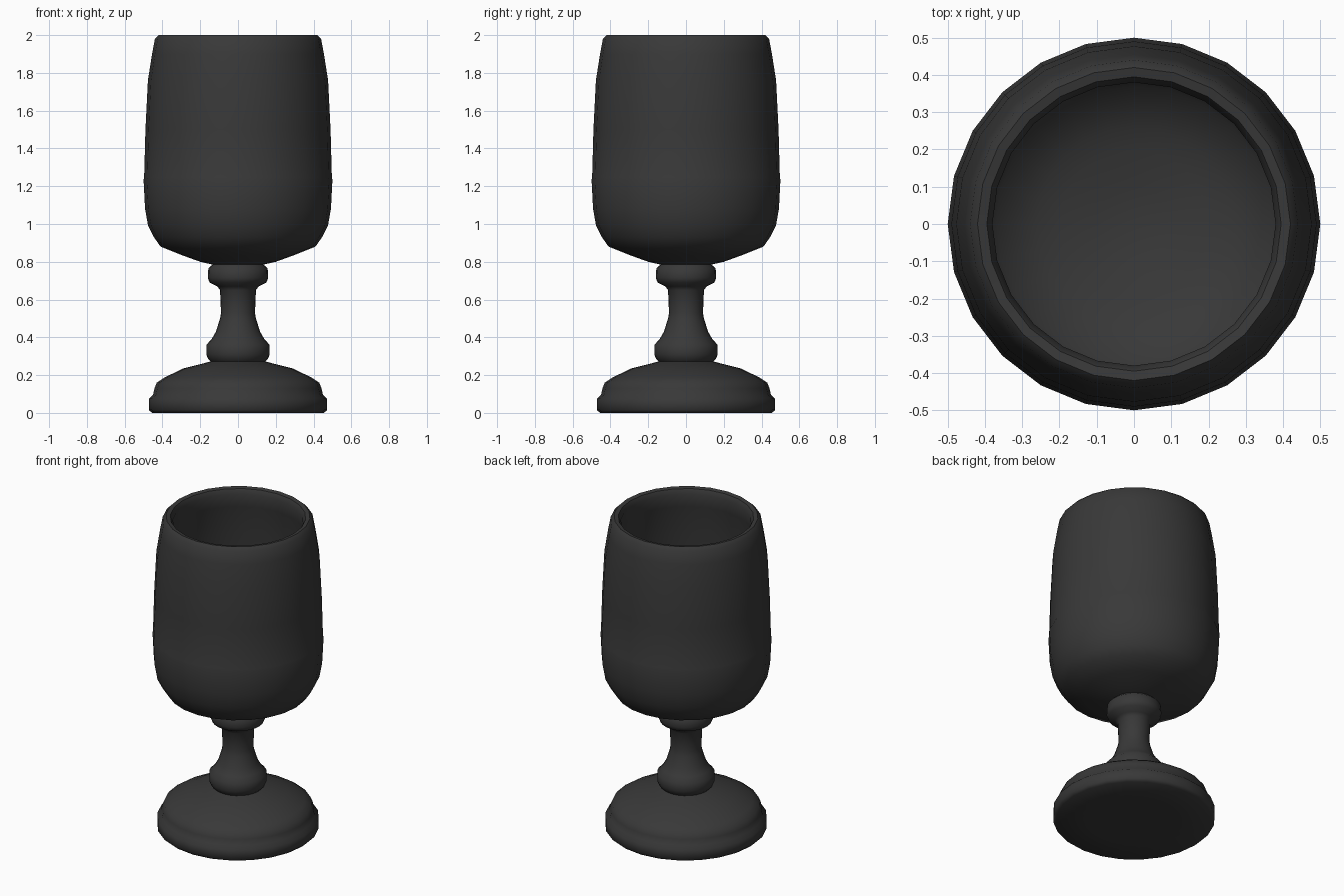
import bpy, bmesh, math

if "Cube" in bpy.data.objects:
    bpy.data.objects.remove(bpy.data.objects["Cube"])

SEGMENTS = 24

mat = bpy.data.materials.new("dark_grey")
mat.diffuse_color = (0.04, 0.04, 0.04, 1)
mat.use_nodes = True
mat.node_tree.nodes["Principled BSDF"].inputs["Base Color"].default_value = mat.diffuse_color


def lathe(name, profile):
    """Revolve (radius, height) points around z; radius 0 closes to a pole."""
    bm = bmesh.new()
    verts = [bm.verts.new((r, 0, z)) for r, z in profile]
    edges = [bm.edges.new(pair) for pair in zip(verts, verts[1:])]
    bmesh.ops.spin(bm, geom=verts + edges, cent=(0, 0, 0), axis=(0, 0, 1),
                   angle=math.tau, steps=SEGMENTS, use_duplicate=False)
    bmesh.ops.remove_doubles(bm, verts=bm.verts, dist=0.0005)
    bmesh.ops.recalc_face_normals(bm, faces=bm.faces)
    # open shells: the first ring faces must point outwards or down
    mesh = bpy.data.meshes.new(name)
    low = min(bm.faces, key=lambda f: f.calc_center_median().z)
    c = low.calc_center_median()
    if low.normal.dot((c.x, c.y, -1)) < 0:
        bmesh.ops.reverse_faces(bm, faces=bm.faces)
    bm.to_mesh(mesh)
    bm.free()
    mesh.materials.append(mat)
    obj = bpy.data.objects.new(name, mesh)
    bpy.context.collection.objects.link(obj)
    bpy.ops.object.select_all(action='DESELECT')
    obj.select_set(True)
    bpy.context.view_layer.objects.active = obj
    bpy.ops.object.shade_smooth_by_angle(angle=math.radians(50))
    return obj


# stepped foot with a flat underside
lathe("foot", [(0, 0.01), (0.25, 0.005), (0.455, 0), (0.472, 0.015),
               (0.472, 0.075), (0.45, 0.095), (0.442, 0.13), (0.43, 0.16),
               (0.39, 0.187), (0.29, 0.235), (0.2, 0.258), (0.145, 0.272)])

# turned stem with lower and upper collars
lathe("stem", [(0.145, 0.272), (0.158, 0.285), (0.168, 0.31), (0.168, 0.36),
               (0.14, 0.39), (0.117, 0.43), (0.095, 0.5), (0.09, 0.53),
               (0.095, 0.65), (0.11, 0.67), (0.15, 0.69), (0.16, 0.715),
               (0.157, 0.765), (0.135, 0.785)])

# cup: outer wall, rounded lip, hollow interior
lathe("cup", [(0.135, 0.785), (0.2, 0.8), (0.3, 0.836), (0.41, 0.88),
              (0.445, 0.93), (0.476, 0.99), (0.492, 1.08), (0.5, 1.235),
              (0.497, 1.245), (0.49, 1.5), (0.477, 1.76), (0.455, 1.9),
              (0.44, 1.98), (0.42, 2.0), (0.395, 1.995), (0.38, 1.965),
              (0.395, 1.88), (0.42, 1.7), (0.44, 1.25), (0.425, 1.06),
              (0.37, 0.96), (0.26, 0.9), (0.2, 0.885), (0.1, 0.86), (0, 0.855)])
